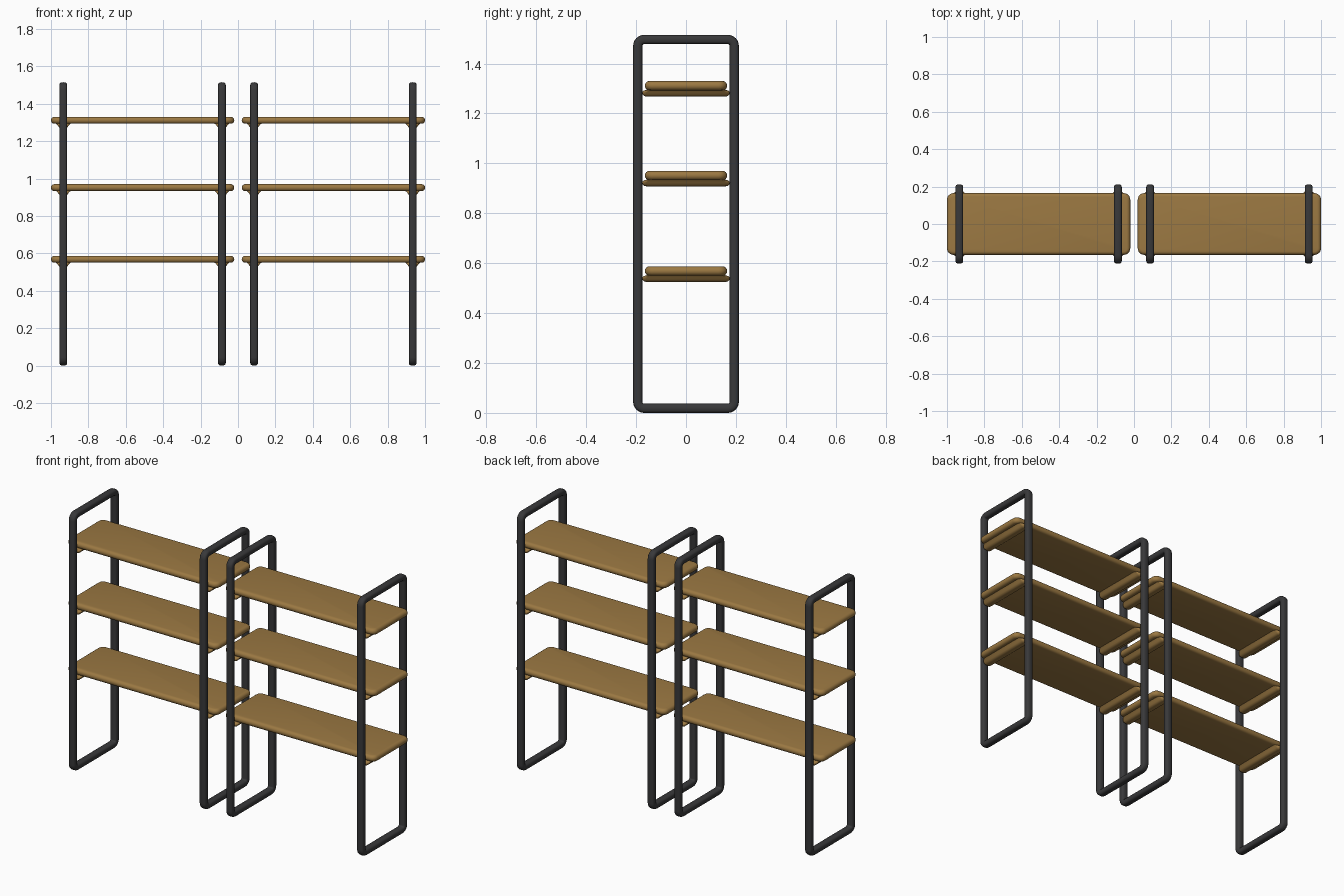
import bpy, bmesh, math

if "Cube" in bpy.data.objects:
    bpy.data.objects.remove(bpy.data.objects["Cube"])

HALF_SHELF = 0.49          # half length of one shelf
SHELF_X = 0.51             # centre of each shelf bay
POST_X = (0.086, 0.934)    # frame positions, mirrored in x
SHELF_TOPS = (0.587, 0.97, 1.33)


def material(name, rgb):
    m = bpy.data.materials.new(name)
    m.diffuse_color = (*rgb, 1)
    m.use_nodes = True
    m.node_tree.nodes["Principled BSDF"].inputs["Base Color"].default_value = m.diffuse_color
    return m


wood = material("wood", (0.33, 0.19, 0.055))
metal = material("dark_metal", (0.04, 0.04, 0.042))


def finish(bm, name, mat, location, angle=40):
    bmesh.ops.recalc_face_normals(bm, faces=bm.faces)
    me = bpy.data.meshes.new(name)
    bm.to_mesh(me)
    bm.free()
    me.materials.append(mat)
    ob = bpy.data.objects.new(name, me)
    ob.location = location
    bpy.context.collection.objects.link(ob)
    bpy.ops.object.select_all(action='DESELECT')
    ob.select_set(True)
    bpy.context.view_layer.objects.active = ob
    bpy.ops.object.shade_smooth_by_angle(angle=math.radians(angle))
    return ob


def rounded_rect(hx, hy, r, n=6):
    """Outline points and outward directions of a rounded rectangle."""
    pts = []
    for k, (sx, sy) in enumerate(((1, 1), (-1, 1), (-1, -1), (1, -1))):
        for i in range(n + 1):
            a = math.pi / 2 * (k + i / n)
            pts.append((sx * (hx - r) + r * math.cos(a), sy * (hy - r) + r * math.sin(a)))
    return pts


def loft(bm, rings, closed=False):
    vs = [[bm.verts.new(p) for p in ring] for ring in rings]
    pairs = list(zip(vs, vs[1:])) + ([(vs[-1], vs[0])] if closed else [])
    for a, b in pairs:
        for i in range(len(a)):
            j = (i + 1) % len(a)
            bm.faces.new((a[i], a[j], b[j], b[i]))
    if not closed:
        bm.faces.new(vs[0])
        bm.faces.new(vs[-1])


def frame(name, x):
    # rounded-square section swept round an upright loop
    bm = bmesh.new()
    rings = []
    for i in range(16):
        a = 2 * math.pi * i / 16
        c, s = math.cos(a), math.sin(a)
        u = 0.0185 * math.copysign(abs(c) ** 0.7, c)
        w = 0.021 * math.copysign(abs(s) ** 0.7, s)
        path = rounded_rect(0.1935 + u, 0.739 + u, 0.026 + u)
        rings.append([(w, y, z) for y, z in path])
    loft(bm, rings, closed=True)
    finish(bm, name, metal, (x, 0, 0.7575))


def shelf(name, x, top):
    # rounded slab, edges softened by insetting the outline
    bm = bmesh.new()
    rings = []
    for i in range(9):
        a = -math.pi / 2 + math.pi * i / 8
        inset = 0.018 * (1 - math.cos(a))
        path = rounded_rect(HALF_SHELF - inset, 0.165 - inset, 0.035 - inset)
        rings.append([(px, py, 0.0185 * math.sin(a)) for px, py in path])
    loft(bm, rings)
    finish(bm, name, wood, (x, 0, top - 0.0185), 50)


def support(name, x, top):
    # flared rib under the shelf that spans between the posts
    bm = bmesh.new()
    sections = ((0.043, 0.155, -0.034), (0.036, 0.170, -0.039),
                (0.029, 0.176, -0.046), (0.024, 0.174, -0.054),
                (0.017, 0.168, -0.060), (0.008, 0.160, -0.062))
    rings = [[(px, py, z) for px, py in rounded_rect(hx, hy, hx * 0.6, 4)]
             for hx, hy, z in sections]
    loft(bm, rings)
    finish(bm, name, wood, (x, 0, top), 60)


for side, s in (("left", -1), ("right", 1)):
    for place, px in zip(("inner", "outer"), POST_X):
        frame(f"{side}_{place}_frame", s * px)
    for level, top in zip(("lower", "middle", "upper"), SHELF_TOPS):
        shelf(f"{side}_{level}_shelf", s * SHELF_X, top)
        for place, px in zip(("inner", "outer"), POST_X):
            support(f"{side}_{level}_{place}_support", s * px, top)
